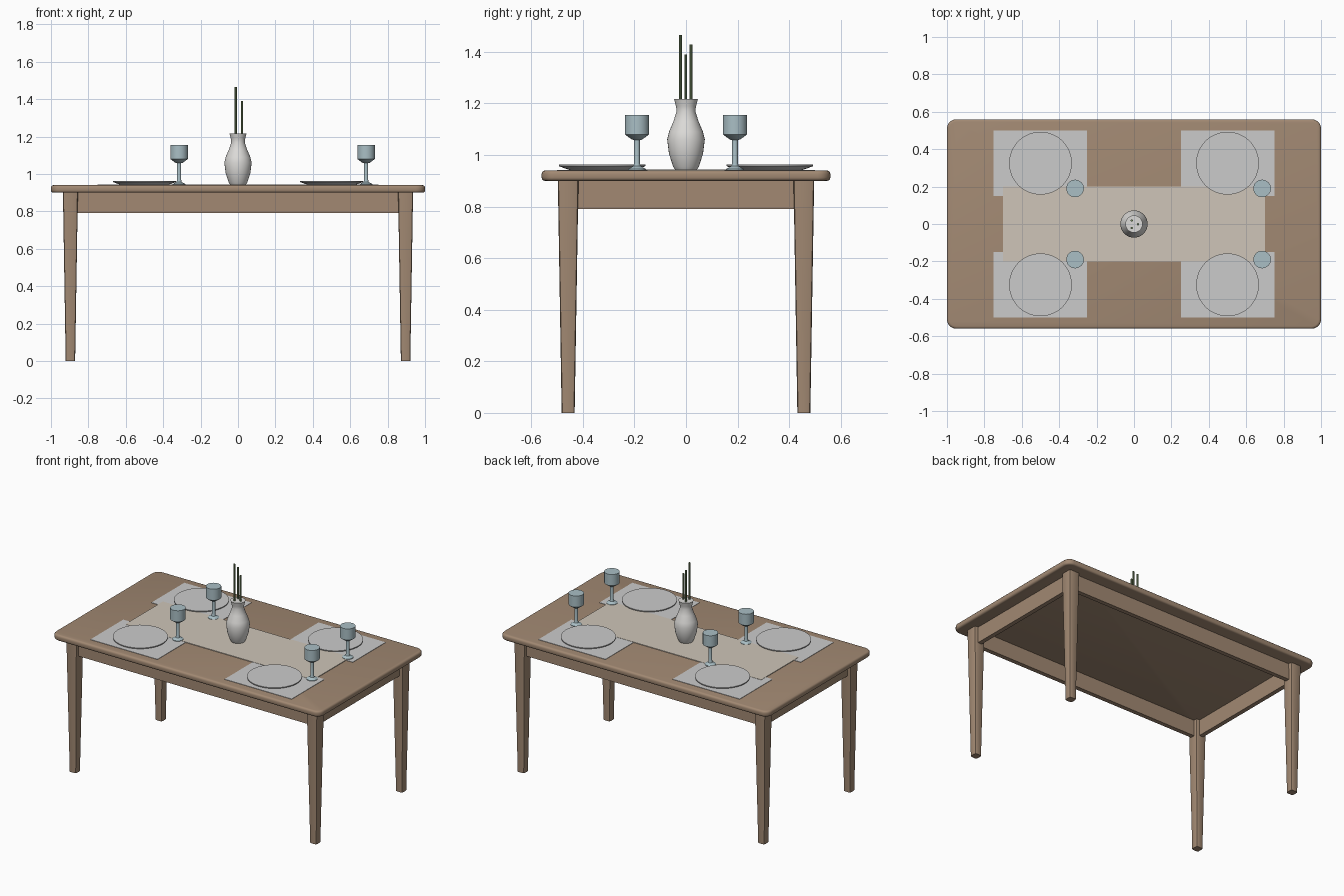
import bpy, bmesh, math
from mathutils import Matrix

if "Cube" in bpy.data.objects:
    bpy.data.objects.remove(bpy.data.objects["Cube"])


def material(name, rgb):
    m = bpy.data.materials.new(name)
    m.diffuse_color = (*rgb, 1)
    m.use_nodes = True
    m.node_tree.nodes["Principled BSDF"].inputs["Base Color"].default_value = m.diffuse_color
    return m


WOOD = material("wood", (0.36, 0.25, 0.17))
LINEN = material("linen", (0.62, 0.56, 0.48))
GLASS = material("pale_glass", (0.40, 0.52, 0.56))
CERAMIC = material("ceramic", (0.72, 0.71, 0.69))
GREEN = material("stem_green", (0.16, 0.23, 0.11))


def finish(bm, name, mat=None, smooth=True):
    bmesh.ops.recalc_face_normals(bm, faces=bm.faces)
    me = bpy.data.meshes.new(name)
    bm.to_mesh(me)
    bm.free()
    ob = bpy.data.objects.new(name, me)
    bpy.context.collection.objects.link(ob)
    if mat:
        me.materials.append(mat)
    if smooth:
        bpy.ops.object.select_all(action='DESELECT')
        bpy.context.view_layer.objects.active = ob
        ob.select_set(True)
        bpy.ops.object.shade_smooth_by_angle(angle=math.radians(35))
    return ob


def cube(size, center):
    bm = bmesh.new()
    bmesh.ops.create_cube(bm, size=1, matrix=Matrix.Translation(center) @ Matrix.Diagonal((*size, 1)))
    return bm


def bevel_vertical(bm, width, segments):
    edges = [e for e in bm.edges if abs(e.verts[0].co.z - e.verts[1].co.z) > 0.02]
    bmesh.ops.bevel(bm, geom=edges, offset=width, segments=segments, profile=0.5, affect='EDGES')


def lathe(name, profile, x, y, mat=None, sides=32):
    """Closed solid of revolution with flat caps."""
    bm = bmesh.new()
    rings = [[bm.verts.new((x + r * math.cos(a), y + r * math.sin(a), z))
              for a in (2 * math.pi * i / sides for i in range(sides))] for r, z in profile]
    for lo, hi in zip(rings, rings[1:]):
        for i in range(sides):
            j = (i + 1) % sides
            bm.faces.new((lo[i], lo[j], hi[j], hi[i]))
    bm.faces.new(rings[0])
    bm.faces.new(rings[-1])
    return finish(bm, name, mat)


# Table top with rounded corners and softened rims
bm = cube((2, 1.12, 0.04), (0, 0, 0.92))
bevel_vertical(bm, 0.05, 6)
rims = [e for e in bm.edges if abs(e.verts[0].co.z - e.verts[1].co.z) < 1e-4]
bmesh.ops.bevel(bm, geom=rims, offset=0.013, segments=3, profile=0.5, affect='EDGES')
finish(bm, "table_top", WOOD)

# Tapered legs
LX, LY = 0.896, 0.457
for sx in (-1, 1):
    for sy in (-1, 1):
        bm = cube((0.08, 0.08, 0.9), (0, 0, 0.45))
        for v in bm.verts:
            if v.co.z < 0.1:
                v.co.x *= 0.63
                v.co.y *= 0.63
        bevel_vertical(bm, 0.01, 2)
        bmesh.ops.translate(bm, verts=bm.verts, vec=(sx * LX, sy * LY, 0))
        finish(bm, "leg", WOOD)

# Apron rails between the legs
for s in (-1, 1):
    finish(cube((2 * LX - 0.05, 0.03, 0.11), (0, s * LY, 0.845)), "long_apron", WOOD, False)
    finish(cube((0.03, 2 * LY - 0.05, 0.11), (s * LX, 0, 0.845)), "short_apron", WOOD, False)

# Table runner
finish(cube((1.4, 0.4, 0.004), (0, 0, 0.942)), "table_runner", LINEN, False)

# Four place settings
PLATE = [(0.125, 0.942), (0.145, 0.948), (0.168, 0.957), (0.168, 0.963)]
GOBLET = [(0.034, 0.942), (0.034, 0.946), (0.014, 0.957), (0.011, 0.97),
          (0.011, 1.058), (0.02, 1.06), (0.047, 1.08), (0.047, 1.155)]
for x in (-0.5, 0.5):
    for s in (-1, 1):
        finish(cube((0.5, 0.35, 0.003), (x, s * 0.325, 0.941)), "placemat", None, False)
        lathe("plate", PLATE, x, s * 0.325, sides=48)
        lathe("goblet", GOBLET, x + 0.185, s * 0.19, GLASS)

# Vase and its stems
VASE = [(0.040, 0.94), (0.050, 0.955), (0.066, 1.005), (0.073, 1.06), (0.066, 1.09),
        (0.049, 1.13), (0.036, 1.17), (0.039, 1.19), (0.046, 1.217)]
lathe("vase", VASE, 0, 0, CERAMIC)
for x, y, top in ((-0.012, -0.021, 1.465), (-0.012, 0.019, 1.428), (0.021, -0.001, 1.39)):
    lathe("flower_stem", [(0.006, 1.15), (0.006, top)], x, y, GREEN, 10)
